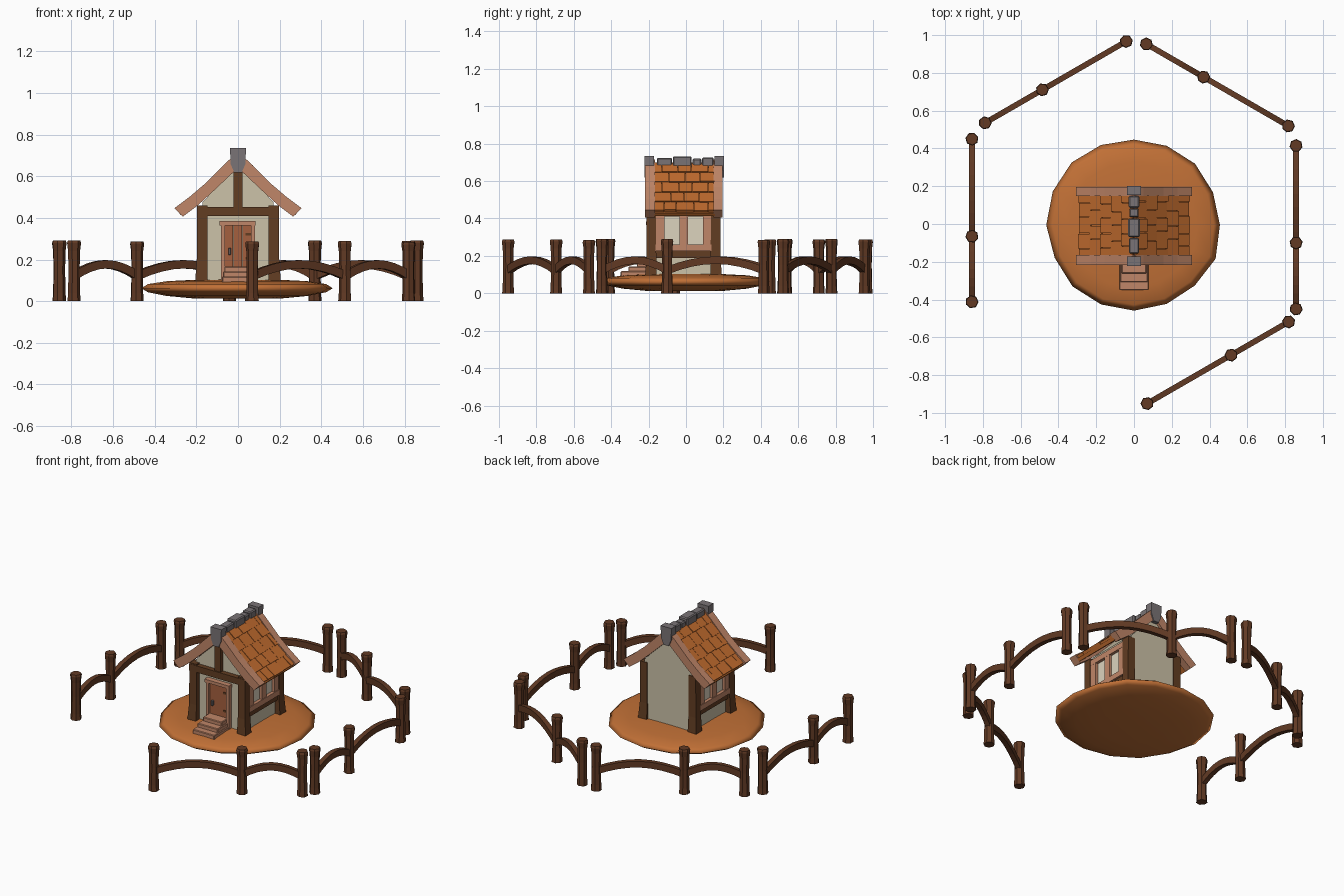
import bpy, bmesh, math, random
from mathutils import Vector, Matrix

if "Cube" in bpy.data.objects:
    bpy.data.objects.remove(bpy.data.objects["Cube"])
random.seed(4)


def mat(name, rgb):
    m = bpy.data.materials.new(name)
    lin = [((c / 255 + 0.055) / 1.055) ** 2.4 for c in rgb]
    m.diffuse_color = (*lin, 1)
    m.use_nodes = True
    m.node_tree.nodes["Principled BSDF"].inputs["Base Color"].default_value = m.diffuse_color
    return m


DARK = mat("dark fence wood", (98, 58, 36))
TIMBER = mat("timber brown", (98, 61, 34))
TRIM = mat("pale trim wood", (192, 134, 104))
DOOR = mat("door wood", (165, 96, 62))
PLASTER = mat("cream plaster", (204, 194, 168))
PANE = mat("pale window", (220, 211, 190))
TILE = mat("orange tile", (192, 107, 46))
EARTH = mat("orange earth", (193, 112, 54))
STONE = mat("grey stone", (122, 116, 118))


def finish(name, bm, m):
    bmesh.ops.recalc_face_normals(bm, faces=bm.faces)
    me = bpy.data.meshes.new(name)
    bm.to_mesh(me)
    bm.free()
    me.materials.append(m)
    ob = bpy.data.objects.new(name, me)
    bpy.context.collection.objects.link(ob)
    return ob


def loft(bm, rings):
    """Skin a list of equal point rings and cap both ends."""
    vs = [[bm.verts.new(p) for p in r] for r in rings]
    n = len(vs[0])
    for a, b in zip(vs, vs[1:]):
        for i in range(n):
            bm.faces.new((a[i], a[(i + 1) % n], b[(i + 1) % n], b[i]))
    bm.faces.new(vs[0])
    bm.faces.new(vs[-1])


def box(name, x, y, z, m, bevel=0.0):
    """Box from (min, max) pairs."""
    bm = bmesh.new()
    loft(bm, [[(x[i], y[j], k) for i, j in ((0, 0), (1, 0), (1, 1), (0, 1))] for k in z])
    if bevel:
        bmesh.ops.bevel(bm, geom=bm.edges[:], offset=bevel, segments=1, affect='EDGES')
    return finish(name, bm, m)


def extrude_y(name, profile, y0, y1, m):
    """Extrude an x-z profile along y."""
    bm = bmesh.new()
    loft(bm, [[(px, y, pz) for px, pz in profile] for y in (y0, y1)])
    return finish(name, bm, m)


# ground mound: lens shape with slightly uneven rim
N = 16
wob = [random.uniform(0.975, 1.015) for _ in range(N)]
rings = []
for r, z in ((0.2, 0.012), (0.34, 0.025), (0.43, 0.043), (0.462, 0.062), (0.43, 0.082), (0.34, 0.096), (0.18, 0.104)):
    rings.append([(r * wob[i] * math.cos(math.tau * i / N),
                   r * wob[i] * math.sin(math.tau * i / N) - 0.005, z) for i in range(N)])
bm = bmesh.new()
loft(bm, rings)
mound = finish("ground_mound", bm, EARTH)
for p in mound.data.polygons:
    p.use_smooth = True


# fence: five sides of a hexagon, three posts and two arched rails each
def fence_post(name, pos):
    bm = bmesh.new()
    top = random.uniform(0.283, 0.292)
    turn = random.uniform(0, 1)
    rs = []
    for r, z in ((0.033, 0), (0.030, 0.04), (0.028, 0.15), (0.030, 0.24), (0.035, top - 0.012), (0.031, top)):
        rs.append([(pos.x + r * math.cos(turn + math.tau * i / 7),
                    pos.y + r * math.sin(turn + math.tau * i / 7), z) for i in range(7)])
    loft(bm, rs)
    finish(name, bm, DARK)


def fence_rail(name, a, b):
    bm = bmesh.new()
    d = (b - a).normalized()
    side = Vector((-d.y, d.x, 0)) * 0.015
    rs = []
    for k in range(9):
        t = k / 8
        c = a.lerp(b, t)
        c.z = 0.122 + 0.055 * math.sin(math.pi * t) ** 0.9
        slope = 0.17 * math.cos(math.pi * t) / (b - a).length
        up = Vector((-d.x * slope, -d.y * slope, 1)).normalized() * 0.02
        rs.append([c + side + up, c - side + up, c - side - up, c + side - up])
    loft(bm, rs)
    finish(name, bm, DARK)


for ang, offs in ((0, (-0.45, -0.10, 0.415)), (60, (-0.448, 0.07, 0.42)), (120, (-0.448, 0.065, 0.415)),
                  (180, (-0.45, 0.065, 0.412)), (-60, (-0.415, 0.098, 0.45))):
    rot = Matrix.Rotation(math.radians(ang), 3, 'Z')
    pts = [rot @ Vector((0.858, o, 0)) for o in offs]
    for p in pts:
        fence_post("fence_post", p)
    for a, b in zip(pts, pts[1:]):
        fence_rail("fence_rail", a, b)

# house body with gables
extrude_y("plaster_walls", [(-0.17, 0.08), (0.17, 0.08), (0.17, 0.475), (0, 0.655), (-0.17, 0.475)],
          -0.18, 0.178, PLASTER)

# flared corner posts
for sx in (-1, 1):
    for cy, sy in ((-0.185, -1), (0.158, 1)):
        bm = bmesh.new()
        rs = []
        for h, z, out in ((0.031, 0.075, 0.004), (0.026, 0.2, 0), (0.025, 0.46, 0)):
            cx, c2 = sx * (0.172 + out), cy + sy * out
            rs.append([(cx + i * h, c2 + j * h, z) for i, j in ((-1, -1), (1, -1), (1, 1), (-1, 1))])
        loft(bm, rs)
        finish("corner_post", bm, TIMBER)

# front timber frame
box("front_cross_beam", (-0.197, 0.197), (-0.212, -0.17), (0.41, 0.452), TIMBER)
box("gable_post", (-0.021, 0.021), (-0.205, -0.17), (0.45, 0.65), TIMBER)

# side windows, sill beams and panes
for s in (-1, 1):
    def sx(a, b):
        return tuple(sorted((s * a, s * b)))
    box("sill_beam", sx(0.16, 0.186), (-0.165, 0.14), (0.19, 0.228), TIMBER)
    box("window_bottom", sx(0.16, 0.198), (-0.162, 0.135), (0.225, 0.26), TRIM)
    box("window_top", sx(0.16, 0.195), (-0.162, 0.135), (0.41, 0.445), TRIM)
    for y0, y1 in ((-0.162, -0.115), (-0.035, 0.01), (0.09, 0.135)):
        box("window_upright", sx(0.16, 0.194), (y0, y1), (0.255, 0.415), TRIM)
    for y0, y1 in ((-0.116, -0.034), (0.009, 0.091)):
        box("window_pane", sx(0.169, 0.177), (y0, y1), (0.255, 0.415), PANE)

# door with planks, frame, hinges and handle
for i in range(3):
    x0 = -0.064 + i * 0.043
    box("door_plank", (x0, x0 + 0.041), (-0.196, -0.175), (0.12, 0.365), DOOR)
for s in (-1, 1):
    box("door_jamb", tuple(sorted((s * 0.062, s * 0.081))), (-0.208, -0.175), (0.1, 0.366), TRIM)
box("door_lintel", (-0.088, 0.084), (-0.213, -0.175), (0.364, 0.384), TRIM)
box("door_handle", (-0.046, -0.034), (-0.207, -0.193), (0.222, 0.256), STONE, 0.002)
for z in (0.2, 0.315):
    box("door_hinge", (0.035, 0.064), (-0.2, -0.19), (z, z + 0.012), TIMBER)

# steps
for y0, z1, hw in ((-0.35, 0.118, 0.077), (-0.308, 0.142, 0.072), (-0.262, 0.166, 0.066)):
    box("step", (-hw, hw), (y0, -0.19), (0.085, z1), TRIM, 0.004)

# roof: curved barge boards, deck and staggered tiles on both slopes
barge = [(0, 0.715), (0.05, 0.672), (0.155, 0.567), (0.23, 0.503), (0.306, 0.446),
         (0.265, 0.406), (0.195, 0.458), (0.125, 0.522), (0, 0.64)]
slope = [(0.01, 0.7), (0.063, 0.648), (0.117, 0.594), (0.172, 0.541), (0.23, 0.49), (0.288, 0.441)]
Y0, Y1 = -0.168, 0.155
for s in (-1, 1):
    for y0, y1 in ((-0.218, -0.165), (0.148, 0.195)):
        extrude_y("barge_board", [(s * x, z) for x, z in barge], y0, y1, TRIM)
    under = [(x - 0.014, z - 0.028) for x, z in reversed(slope)]
    extrude_y("roof_deck", [(s * x, z - 0.012) for x, z in slope] + [(s * x, z) for x, z in under],
              Y0, Y1, TILE)
    for row, (a, b) in enumerate(zip(slope, slope[1:])):
        d = (Vector(b) - Vector(a)).normalized()
        n = Vector((-d.y, d.x))
        n = n if n.y > 0 else -n
        cuts = [Y0]
        y = Y0 + (0.08 if row % 2 else 0.045)
        while y < Y1 - 0.025:
            cuts.append(y + random.uniform(-0.008, 0.008))
            y += 0.078
        cuts.append(Y1)
        for c0, c1 in zip(cuts, cuts[1:]):
            lift = random.uniform(0.004, 0.009)
            p, q = Vector(a), Vector(b) + d * random.uniform(0, 0.006)
            prof = [p - n * 0.012, p, q + n * lift, q - n * 0.012]
            extrude_y("roof_tile", [(s * v.x, v.y) for v in prof], c0 + 0.0015, c1 - 0.0015, TILE)

# stone ridge: end caps that hang over the gables, and blocks between
cap = [(-0.038, 0.735), (0.038, 0.735), (0.036, 0.66), (0.018, 0.618), (-0.018, 0.618), (-0.036, 0.66)]
for y0, y1 in ((-0.223, -0.172), (0.153, 0.202)):
    extrude_y("ridge_end_cap", cap, y0, y1, STONE)
for y0, y1, hw, z1 in ((-0.156, -0.074, 0.026, 0.724), (-0.07, 0.03, 0.031, 0.732),
                       (0.036, 0.082, 0.025, 0.72), (0.086, 0.148, 0.028, 0.726)):
    box("ridge_block", (-hw, hw), (y0, y1), (0.67, z1), STONE, 0.006)
